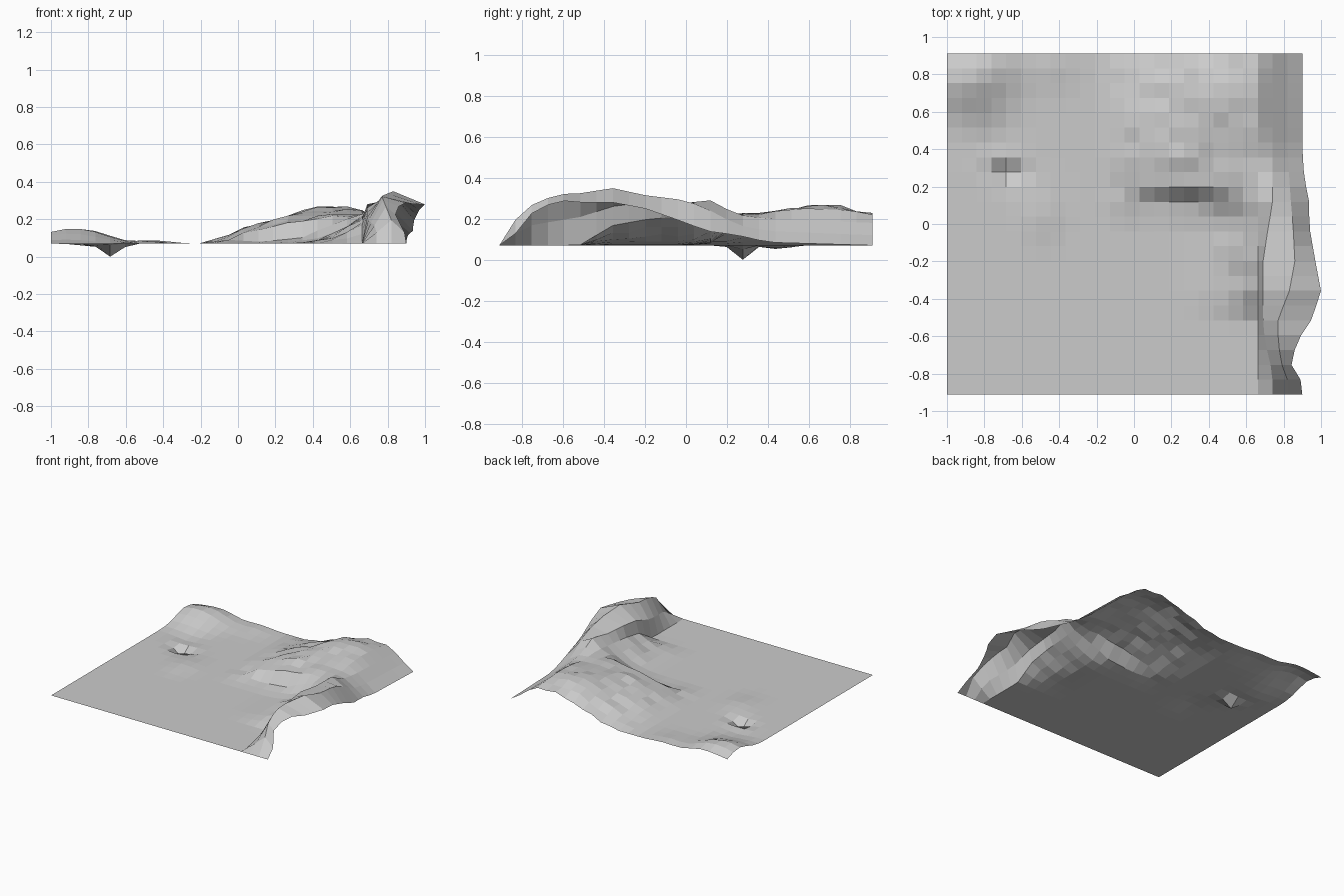
import bpy, bmesh, math, random

random.seed(4)
NX, NY = 24, 23                      # grid cells
STEP_X, STEP_Y = 1.9 / NX, 1.824 / NY
BASE = 0.07                          # level of the flat ground


def lerp_table(pos, keys, rows):
    """Linear blend between rows of values placed at ascending keys."""
    if pos <= keys[0]:
        return list(rows[0])
    for k0, k1, r0, r1 in zip(keys, keys[1:], rows, rows[1:]):
        if pos <= k1:
            t = (pos - k0) / (k1 - k0)
            return [a + (b - a) * t for a, b in zip(r0, r1)]
    return list(rows[-1])


# main hill: height above the base (hundredths) at HILL_X, one row per y
HILL_X = [-0.2, -0.05, 0.1, 0.25, 0.4, 0.55, 0.67]
HILL = {
    -0.52: [0, 0, 0, 0, 0, 0, 0],
    -0.36: [0, 0, 0, 0, 1, 5, 10],
    -0.20: [0, 0, 0, 0, 1, 6, 13],
    0.00: [0, 0, 0, 0, 1, 7, 15],
    0.12: [0, 2, 1, 2, 5, 11, 16],
    0.20: [0, 2, 8, 11, 12, 15, 16],
    0.36: [0, 5, 9, 14, 15, 16, 15],
    0.45: [0, 5, 10, 15, 17, 17, 17],
    0.60: [0, 5, 9, 15, 19, 19, 18],
    0.80: [0, 3, 6, 12, 18, 19.5, 17],
    0.91: [0, 0, 3, 8, 14, 15, 15],
}
# cliff on the right: x and z of the last three columns, one row per y
CLIFF = {
    -0.91: [0.74, 0.07, 0.82, 0.07, 0.90, 0.07],
    -0.83: [0.74, 0.13, 0.82, 0.20, 0.89, 0.13],
    -0.75: [0.73, 0.17, 0.79, 0.27, 0.84, 0.23],
    -0.63: [0.70, 0.19, 0.77, 0.32, 0.87, 0.29],
    -0.51: [0.69, 0.21, 0.77, 0.325, 0.95, 0.28],
    -0.36: [0.69, 0.26, 0.83, 0.35, 1.00, 0.28],
    -0.20: [0.69, 0.28, 0.86, 0.315, 0.97, 0.25],
    0.00: [0.72, 0.27, 0.85, 0.29, 0.935, 0.18],
    0.10: [0.74, 0.30, 0.84, 0.25, 0.94, 0.14],
    0.25: [0.74, 0.22, 0.83, 0.17, 0.91, 0.12],
    0.40: [0.74, 0.20, 0.82, 0.14, 0.90, 0.085],
    0.91: [0.74, 0.18, 0.82, 0.12, 0.90, 0.07],
}
# small bumps and dips: x, y, radius x, radius y, height
BUMPS = [(-0.92, 0.77, 0.20, 0.16, 0.075), (-0.75, 0.85, 0.14, 0.16, 0.035),
         (-0.68, 0.27, 0.07, 0.05, -0.068), (-0.75, 0.45, 0.12, 0.10, -0.018),
         (-0.50, 0.05, 0.10, 0.14, 0.018), (-0.45, 0.85, 0.12, 0.12, 0.018)]


def ground_height(x, y):
    row = lerp_table(y, list(HILL), list(HILL.values()))
    hill = lerp_table(x, HILL_X, [[v] for v in row])[0] / 100
    if hill > 0.03 and x < 0.6:
        hill += random.uniform(-0.012, 0.012)
    for bx, by, rx, ry, h in BUMPS:
        d = ((x - bx) / rx) ** 2 + ((y - by) / ry) ** 2
        if d < 4:
            hill += h * (math.exp(-d) - math.exp(-4))
    return BASE + hill


# terrain sheet
bm = bmesh.new()
grid = []
for j in range(NY + 1):
    y = -0.912 + j * STEP_Y
    cliff = lerp_table(y, list(CLIFF), list(CLIFF.values()))
    line = []
    for i in range(NX + 1):
        if i > NX - 3:
            k = 2 * (i - NX + 2)
            co = (cliff[k], y, cliff[k + 1])
        else:
            x = -1 + i * STEP_X
            co = (x, y, max(0.002, ground_height(x, y)))
        line.append(bm.verts.new(co))
    grid.append(line)
for r0, r1 in zip(grid, grid[1:]):
    for i in range(NX):
        bm.faces.new((r0[i], r0[i + 1], r1[i + 1], r1[i]))
low = min(v.co.z for v in bm.verts)
grid[15][4].co.z = 0.0               # deepest point of the pit
mesh = bpy.data.meshes.new("terrain")
bm.to_mesh(mesh)
bm.free()
terrain = bpy.data.objects.new("terrain", mesh)
bpy.context.collection.objects.link(terrain)
